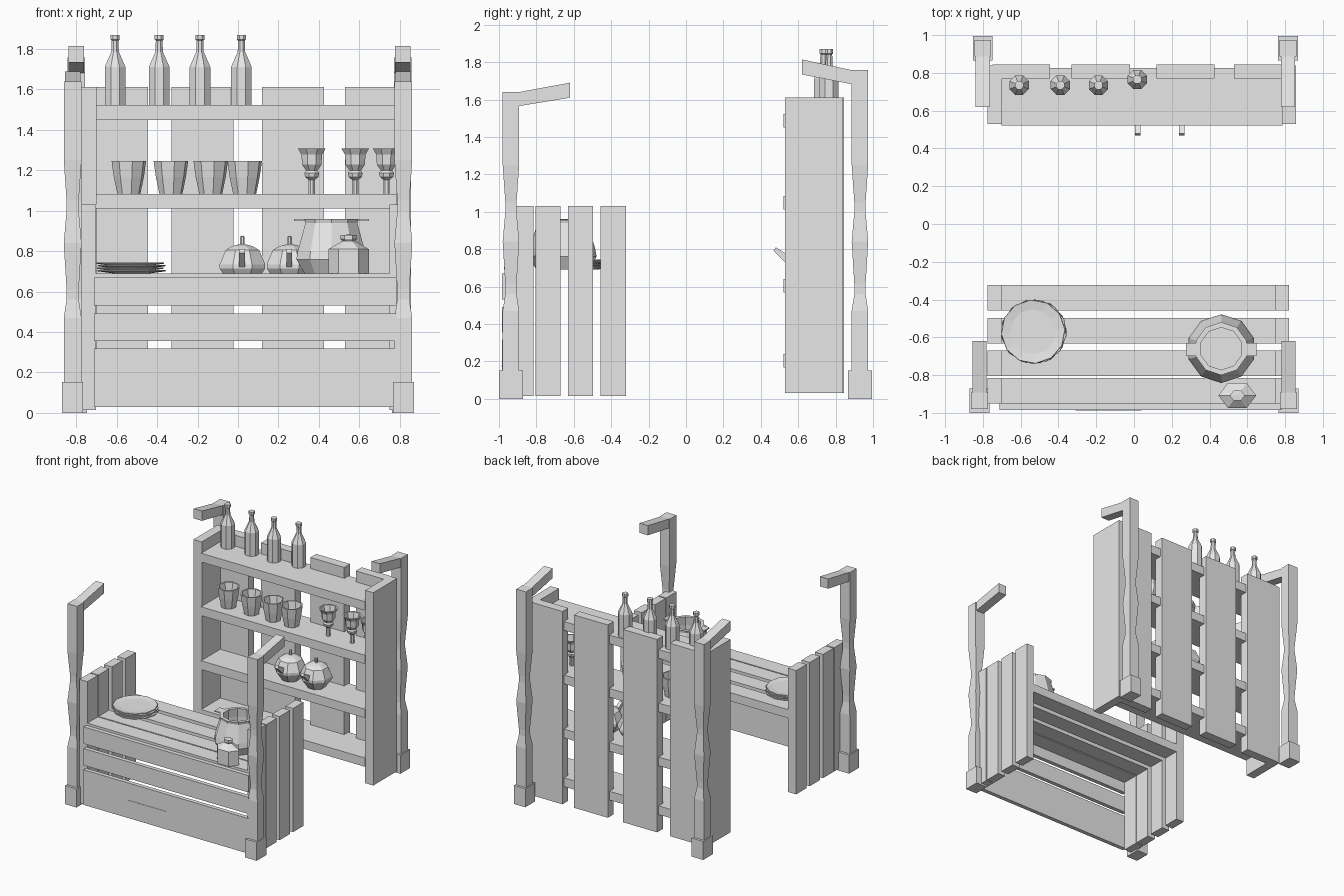
import bpy, bmesh, math
from mathutils import Matrix, Vector

cube = bpy.data.objects.get("Cube")
if cube:
    bpy.data.objects.remove(cube, do_unlink=True)

GREY = (0.8, 0.8, 0.8, 1.0)
mat = bpy.data.materials.new("plain_grey")
mat.use_nodes = True
mat.diffuse_color = GREY
mat.node_tree.nodes["Principled BSDF"].inputs["Base Color"].default_value = GREY


def finish(name, bm):
    bmesh.ops.remove_doubles(bm, verts=bm.verts, dist=0.0005)
    bmesh.ops.recalc_face_normals(bm, faces=bm.faces)
    mesh = bpy.data.meshes.new(name)
    bm.to_mesh(mesh)
    bm.free()
    mesh.materials.append(mat)
    obj = bpy.data.objects.new(name, mesh)
    bpy.context.collection.objects.link(obj)
    return obj


def box(name, x, y, z):
    """Box from three (low, high) ranges."""
    bm = bmesh.new()
    size = [r[1] - r[0] for r in (x, y, z)]
    mid = Vector([(r[0] + r[1]) / 2 for r in (x, y, z)])
    bmesh.ops.create_cube(bm, size=1, matrix=Matrix.Translation(mid) @ Matrix.Diagonal((*size, 1)))
    return finish(name, bm)


def add_lathe(bm, profile, sides, at, scale=(1, 1), turn=0.0):
    """Faceted turned body from (radius, height) points."""
    rings = []
    for r, z in profile:
        ring = []
        for i in range(sides):
            a = turn + math.tau * i / sides
            ring.append(bm.verts.new((at[0] + r * scale[0] * math.cos(a),
                                      at[1] + r * scale[1] * math.sin(a), at[2] + z)))
        rings.append(ring)
    for low, high in zip(rings, rings[1:]):
        for i in range(sides):
            j = (i + 1) % sides
            bm.faces.new((low[i], low[j], high[j], high[i]))
    for ring, (r, _) in ((rings[0], profile[0]), (rings[-1], profile[-1])):
        if r > 0:
            bm.faces.new(ring)


def lathe(name, profile, sides, at, scale=(1, 1), turn=0.0):
    bm = bmesh.new()
    add_lathe(bm, profile, sides, at, scale, turn)
    return finish(name, bm)


def side_prism(name, outline, x):
    """Extrude a (y, z) outline across an x range."""
    bm = bmesh.new()
    ends = [[bm.verts.new((px, y, z)) for y, z in outline] for px in x]
    for ring in ends:
        bm.faces.new(ring)
    n = len(outline)
    for i in range(n):
        j = (i + 1) % n
        bm.faces.new((ends[0][i], ends[0][j], ends[1][j], ends[1][i]))
    return finish(name, bm)


# Carved corner posts with collars and inward brackets
def corner_post(name, x, y, top, inward, rise):
    full, slim = 0.044 * math.sqrt(2), 0.03 * math.sqrt(2)
    waist = [(full, 0), (full, 0.47), (slim, 0.56), (slim, 0.61), (full, 0.84),
             (slim, 1.0), (slim, 1.05), (full, 1.25), (full, top)]
    lathe(name, waist, 4, (x, y, 0), turn=math.pi / 4)
    box(name + "_collar", (x - 0.052, x + 0.052), (y - 0.064, y + 0.064), (0, 0.152))
    near, far = y + inward * 0.044, inward * -0.62
    side_prism(name + "_bracket", [(near, top - 0.075), (near, top), (far, top + rise),
                                   (far, top + rise - 0.08)], (x - 0.038, x + 0.038))


corner_post("front_right_post", -0.818, -0.936, 1.64, 1, 0.05)
corner_post("front_left_post", 0.818, -0.936, 1.64, 1, 0.05)
corner_post("back_right_post", -0.8, 0.93, 1.757, -1, 0.057)
corner_post("back_left_post", 0.815, 0.93, 1.757, -1, 0.057)

# Counter: side slats, top slats and front boards
rows = [(-0.95, -0.815), (-0.805, -0.67), (-0.632, -0.497), (-0.457, -0.322)]
for i, row in enumerate(rows):
    box(f"counter_right_slat_{i}", (-0.775, -0.702), row, (0.015, 1.03))
    box(f"counter_left_slat_{i}", (0.75, 0.82), row, (0.015, 1.03))
    box(f"counter_top_slat_{i}", (-0.702, 0.75), row, (0.62, 0.69))
for i, z in enumerate([(0.03, 0.318), (0.355, 0.492), (0.532, 0.67)]):
    box(f"counter_front_board_{i}", (-0.713, 0.783), (-0.984, -0.95), z)
box("board_crack", (-0.31, 0.04), (-0.987, -0.984), (0.172, 0.177))

# Shelf unit: end panels, back boards and shelves
box("shelf_right_panel", (-0.775, -0.7), (0.53, 0.84), (0.03, 1.612))
box("shelf_left_panel", (0.783, 0.857), (0.53, 0.84), (0.03, 1.612))
for i, x in enumerate([(-0.75, -0.445), (-0.33, -0.022), (0.118, 0.425), (0.53, 0.785)]):
    box(f"back_board_{i}", x, (0.77, 0.845), (0.03, 1.612))
for i, top in enumerate([0.24, 0.64, 1.083, 1.522]):
    box(f"shelf_{i}", (-0.702, 0.785), (0.522, 0.825), (top - 0.072, top))

# Bottles on the top shelf
bottle = [(0.055, 0), (0.055, 0.19), (0.02, 0.265), (0.018, 0.32), (0.024, 0.325), (0.024, 0.348)]
for i, (x, y) in enumerate([(-0.608, 0.735), (-0.39, 0.735), (-0.188, 0.735), (0.017, 0.765)]):
    lathe(f"bottle_{i}", bottle, 8, (x, y, 1.522), turn=math.pi / 8)

# Open cups
cup = [(0.058, 0), (0.076, 0.085), (0.087, 0.162), (0.075, 0.162), (0.048, 0.015), (0, 0.015)]
for i, x in enumerate([-0.54, -0.332, -0.135, 0.033]):
    lathe(f"cup_{i}", cup, 8, (x, 0.65, 1.083), turn=0.2)

# Goblets
goblet = [(0.017, 0), (0.017, 0.07), (0.036, 0.085), (0.04, 0.105), (0.03, 0.115), (0.052, 0.145),
          (0.055, 0.195), (0.074, 0.225), (0.062, 0.225), (0.04, 0.14), (0, 0.13)]
for i, x in enumerate([0.365, 0.58, 0.735]):
    lathe(f"goblet_{i}", goblet, 8, (x, 0.65, 1.083), turn=math.pi / 8)

# Teapots with knob lids and spouts
teapot = [(0.07, 0), (0.122, 0.075), (0.122, 0.095), (0.09, 0.165), (0.055, 0.185), (0.012, 0.195),
          (0.012, 0.232), (0, 0.237)]
for i, x in enumerate([0.022, 0.255]):
    lathe(f"teapot_{i}", teapot, 8, (x, 0.65, 0.64), turn=math.pi / 8)
    side_prism(f"teapot_spout_{i}", [(0.56, 0.7), (0.56, 0.76), (0.48, 0.81), (0.468, 0.79)],
               (x - 0.016, x + 0.012))

# Stack of plates on the counter
plate = [(0.09, 0), (0.17, 0.011), (0.168, 0.016), (0.12, 0.009), (0, 0.009)]
for i in range(4):
    lathe(f"plate_{i}", plate, 12, (-0.53 + 0.004 * (-1) ** i, -0.57, 0.69 + i * 0.0125), turn=0.2 * i)

# Large open jar with side lugs
jar = [(0.14, 0), (0.182, 0.07), (0.175, 0.11), (0.135, 0.25), (0.14, 0.27), (0.112, 0.27),
       (0.12, 0.2), (0.12, 0.03), (0, 0.03)]
lathe("jar", jar, 10, (0.462, -0.66, 0.69), turn=math.pi / 10)
for side in (-1, 1):
    inner, outer = sorted((0.462 + side * 0.13, 0.462 + side * 0.186))
    box(f"jar_lug_{side}", (inner, outer), (-0.7, -0.63), (0.95, 0.959))

# Small flat flask
flask = [(0.1, 0), (0.1, 0.12), (0.04, 0.155), (0.03, 0.16), (0.04, 0.17), (0.04, 0.19), (0, 0.192)]
lathe("flask", flask, 6, (0.547, -0.908, 0.69), (1, 0.76))
